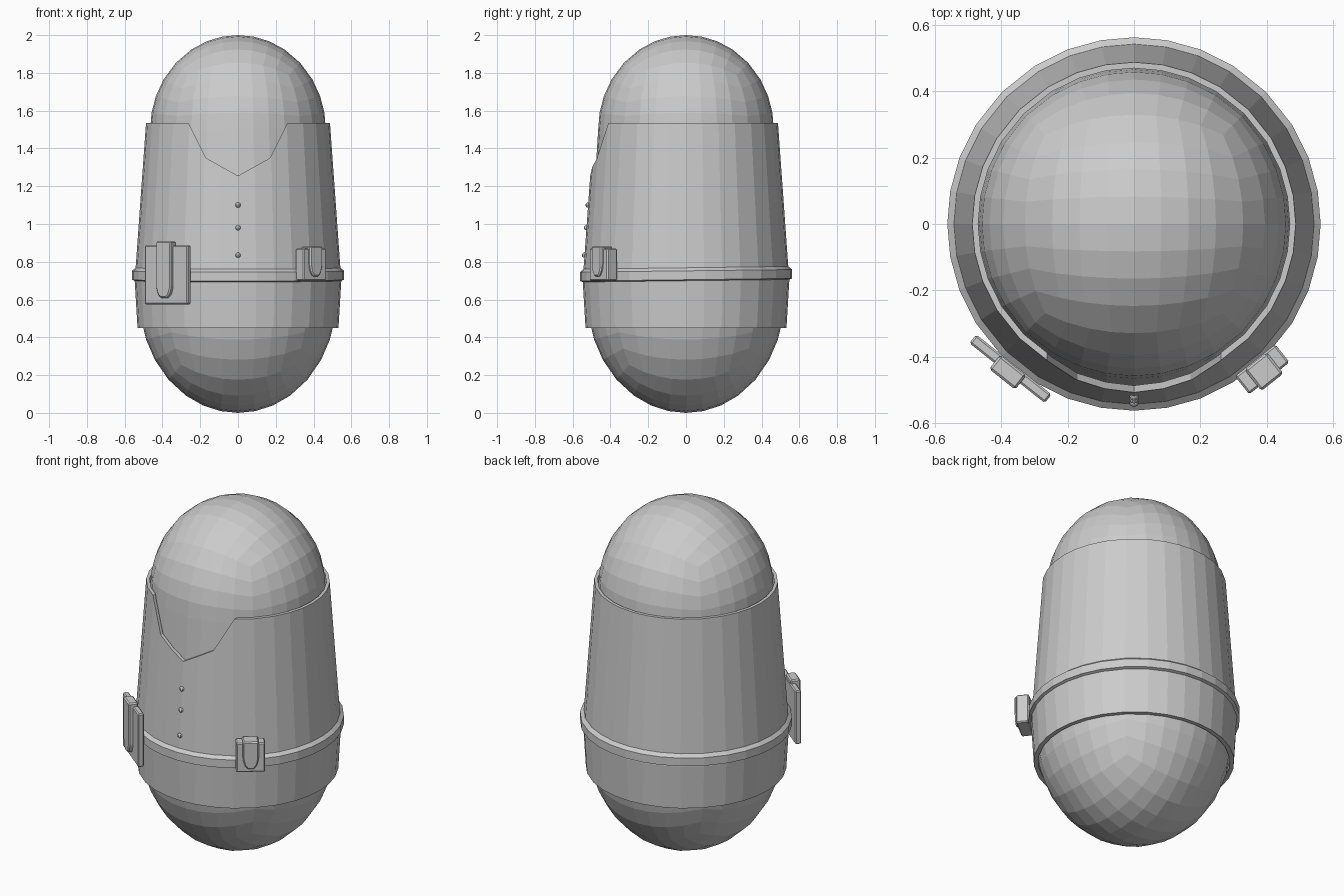
import bpy, bmesh, math
from mathutils import Vector

if "Cube" in bpy.data.objects:
    bpy.data.objects.remove(bpy.data.objects["Cube"])

# Ring angles that match the equator of a spherified 8x8 cube (32 sides)
QUARTER = [math.asin(k / 4 * math.sqrt(0.5)) for k in range(-4, 4)]
ANGLES = [q * math.pi / 2 + a for q in range(4) for a in QUARTER]


def finish(name, bm):
    bmesh.ops.recalc_face_normals(bm, faces=bm.faces[:])
    mesh = bpy.data.meshes.new(name)
    bm.to_mesh(mesh)
    bm.free()
    ob = bpy.data.objects.new(name, mesh)
    bpy.context.collection.objects.link(ob)
    return ob


def ring(name, profile, tilt=0.0):
    """Lathe a closed (radius, z) profile."""
    bm = bmesh.new()
    loops = [[bm.verts.new((r * math.cos(a), r * math.sin(a), z + tilt * r * math.sin(a)))
              for r, z in profile] for a in ANGLES]
    n = len(profile)
    for i, cur in enumerate(loops):
        nxt = loops[(i + 1) % len(loops)]
        for j in range(n):
            k = (j + 1) % n
            bm.faces.new((cur[j], nxt[j], nxt[k], cur[k]))
    return finish(name, bm)


def prism(name, outline, normal, tangent, d0, d1, shift=0.0, bevel=0.0):
    """Extrude a (u, z) outline along a horizontal normal from d0 to d1."""
    bm = bmesh.new()
    n, t = Vector(normal).normalized(), Vector(tangent).normalized()
    sides = [[bm.verts.new(n * d + t * (u + shift) + Vector((0, 0, z))) for u, z in outline]
             for d in (d0, d1)]
    bm.faces.new(sides[0])
    bm.faces.new(sides[1])
    for i in range(len(outline)):
        j = (i + 1) % len(outline)
        bm.faces.new((sides[0][i], sides[0][j], sides[1][j], sides[1][i]))
    if bevel:
        bmesh.ops.bevel(bm, geom=bm.edges[:], offset=bevel, segments=1,
                        affect='EDGES', clamp_overlap=True)
    return finish(name, bm)


# Capsule body: spherified cube, split at the equator and stretched
bm = bmesh.new()
bmesh.ops.create_cube(bm, size=2)
bmesh.ops.subdivide_edges(bm, edges=bm.edges[:], cuts=7, use_grid_fill=True)
for v in bm.verts:
    x, y, z = v.co
    X, Y, Z = x * x, y * y, z * z
    v.co = (x * math.sqrt(max(0, 1 - Y / 2 - Z / 2 + Y * Z / 3)),
            y * math.sqrt(max(0, 1 - X / 2 - Z / 2 + X * Z / 3)),
            z * math.sqrt(max(0, 1 - X / 2 - Y / 2 + X * Y / 3)))
bmesh.ops.split(bm, geom=[f for f in bm.faces if f.calc_center_median().z > 0])
for v in bm.verts:
    top = v.link_faces[0].calc_center_median().z > 0
    v.tag = top
for v in bm.verts:
    r, h, c = (0.465, 0.5, 1.5) if v.tag else (0.52, 0.6, 0.6)
    v.co = (v.co.x * r, v.co.y * r, v.co.z * h + c)
bmesh.ops.bridge_loops(bm, edges=[e for e in bm.edges if e.is_boundary])
finish("body", bm)

# Jacket shell with a V neckline
jacket = ring("jacket", [(0.532, 0.45), (0.547, 0.70), (0.487, 1.535),
                         (0.469, 1.535), (0.525, 0.62), (0.508, 0.45)])
half = [(0.17, 1.35), (0.265, 1.54), (0.295, 1.6)]
neck = [(0, 1.255)] + half + [(-x, z) for x, z in reversed(half)]
cutter = prism("neck_cutter", neck, (0, -1, 0), (1, 0, 0), 0.2, 0.8)
cutter.hide_render = True
mod = jacket.modifiers.new("neckline", 'BOOLEAN')
mod.operation, mod.solver, mod.object = 'DIFFERENCE', 'EXACT', cutter
bpy.context.view_layer.objects.active = jacket
bpy.ops.object.modifier_apply(modifier=mod.name)
bpy.data.objects.remove(cutter)

# Belt, dipping slightly at the front
ring("belt", [(0.54, 0.697), (0.562, 0.705), (0.562, 0.752), (0.54, 0.77)], tilt=0.012)

# Buttons
for i, z in enumerate((1.10, 0.98, 0.835)):
    bm = bmesh.new()
    bmesh.ops.create_uvsphere(bm, u_segments=8, v_segments=6, radius=0.014)
    y = -(0.547 - 0.06 * (z - 0.70) / 0.835)
    bmesh.ops.translate(bm, verts=bm.verts[:], vec=(0, y, z))
    finish(f"button_{i + 1}", bm)


def pouch(name, side, shift, w, z0, z1, d0, d1, tw, tz0, tz1, t1, taper):
    """Box on the belt with a closing tab that narrows at its lower end."""
    n, t = (side * 0.62, -0.78, 0), (0.78, side * 0.62, 0)
    box = [(-w / 2, z0), (w / 2, z0), (w / 2, z1), (-w / 2, z1)]
    prism(name, box, n, t, d0, d1, shift, 0.006)
    h = tw / 2
    tab = [(-h * 0.4, tz0), (h * 0.4, tz0), (h * 0.8, tz0 + taper * 0.4), (h, tz0 + taper),
           (h, tz1), (-h, tz1), (-h, tz0 + taper), (-h * 0.8, tz0 + taper * 0.4)]
    prism(name + "_tab", tab, n, t, d0 + 0.003, t1, shift, 0.007)


pouch("small_pouch", 1, 0.03, 0.155, 0.70, 0.87, 0.548, 0.617,
      0.085, 0.722, 0.882, 0.632, 0.06)
pouch("large_pouch", -1, -0.02, 0.29, 0.575, 0.887, 0.556, 0.589,
      0.10, 0.608, 0.908, 0.613, 0.055)
